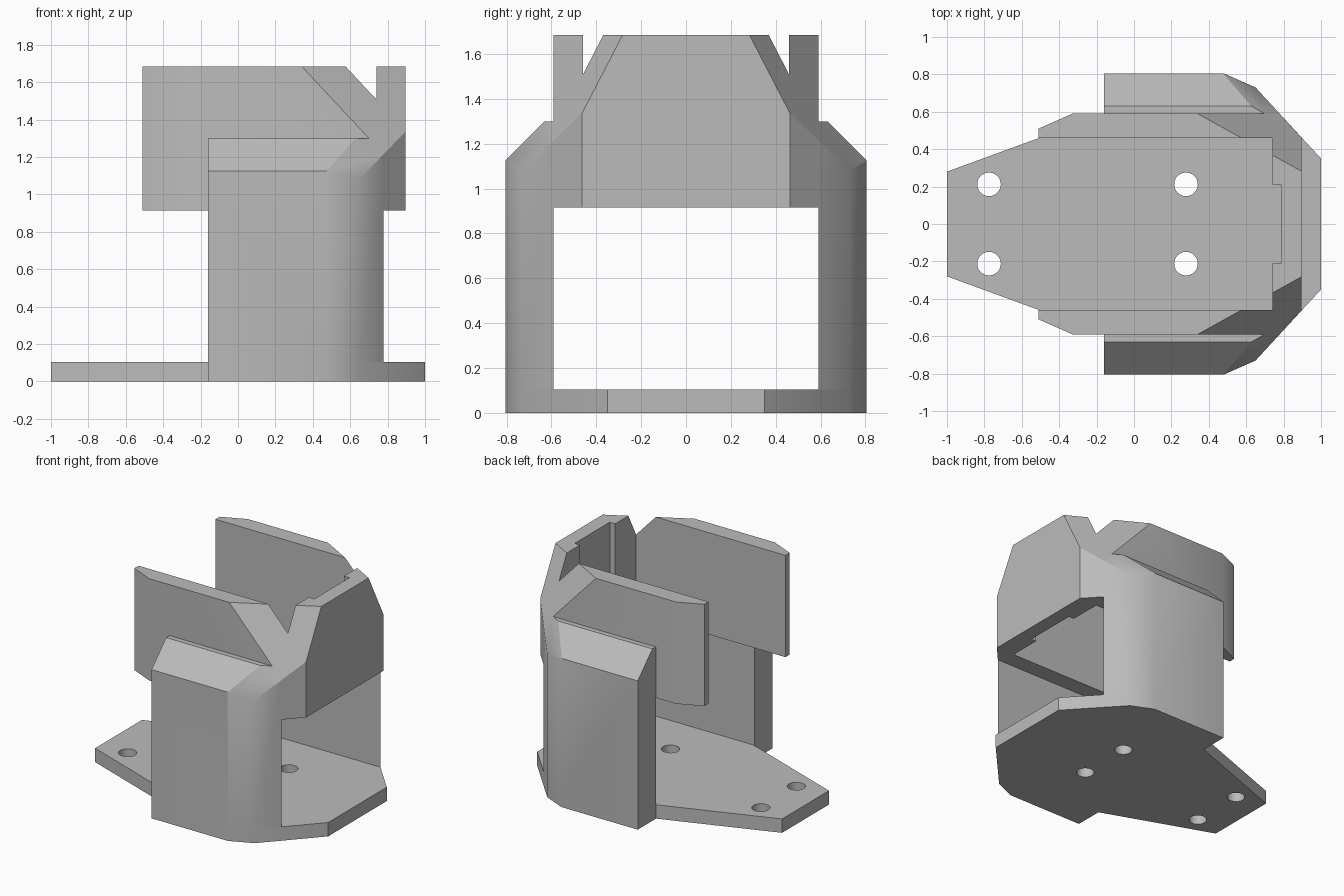
import bpy
import bmesh
from math import radians
from mathutils import Vector

cube = bpy.data.objects.get("Cube")
if cube:
    bpy.data.objects.remove(cube, do_unlink=True)

grey = bpy.data.materials.new("plain grey")
grey.use_nodes = True
colour = (0.5, 0.5, 0.5, 1)
grey.diffuse_color = colour
grey.node_tree.nodes["Principled BSDF"].inputs["Base Color"].default_value = colour

# Main levels and widths
PLATE, OPENING, SHOULDER, TOP = 0.105, 0.915, 1.30, 1.685
INNER, OUTER = 0.59, 0.805

# Sloping plane that trims each front corner
CORNER_POINT = Vector((0.34, INNER, TOP))
CORNER_NORMAL = Vector((1.07, 1.93, 1.0))


def mirrored(half):
    """Close a half outline by reflecting it across the centre line."""
    return half + [(x, -y) for x, y in reversed(half)]


def flip(v, side):
    return Vector((v[0], v[1] * side, v[2]))


def prism(name, outline, z0, z1, cuts=()):
    """Extrude an outline upward, then slice off and cap each cut plane."""
    bm = bmesh.new()
    face = bm.faces.new([bm.verts.new((x, y, z0)) for x, y in outline])
    ext = bmesh.ops.extrude_face_region(bm, geom=[face], use_keep_orig=True)
    verts = [g for g in ext["geom"] if isinstance(g, bmesh.types.BMVert)]
    bmesh.ops.translate(bm, verts=verts, vec=(0, 0, z1 - z0))
    bmesh.ops.recalc_face_normals(bm, faces=bm.faces)
    for point, normal in cuts:
        geom = bm.verts[:] + bm.edges[:] + bm.faces[:]
        bmesh.ops.bisect_plane(bm, geom=geom, dist=1e-5, plane_co=point,
                               plane_no=normal, clear_outer=True)
        rim = [e for e in bm.edges if e.is_boundary]
        bmesh.ops.holes_fill(bm, edges=rim, sides=0)
    bmesh.ops.recalc_face_normals(bm, faces=bm.faces)
    mesh = bpy.data.meshes.new(name)
    bm.to_mesh(mesh)
    bm.free()
    mesh.materials.append(grey)
    ob = bpy.data.objects.new(name, mesh)
    bpy.context.collection.objects.link(ob)
    return ob


def activate(ob):
    bpy.ops.object.select_all(action='DESELECT')
    ob.select_set(True)
    bpy.context.view_layer.objects.active = ob


# Base plate with a tapered tail
base = prism("base_plate", mirrored([
    (1, 0.35), (0.65, 0.73), (0.48, OUTER), (-0.16, OUTER),
    (-0.16, 0.587), (-1, 0.28)]), 0, PLATE)

# Four screw holes through the plate
for x in (-0.775, 0.278):
    for y in (-0.212, 0.212):
        bpy.ops.mesh.primitive_cylinder_add(vertices=32, radius=0.063,
                                            depth=1, location=(x, y, 0))
        cutter = bpy.context.object
        cutter.hide_render = True
        mod = base.modifiers.new("screw_hole", 'BOOLEAN')
        mod.operation = 'DIFFERENCE'
        mod.solver = 'EXACT'
        mod.object = cutter
        activate(base)
        bpy.ops.object.modifier_apply(modifier=mod.name)
        bpy.data.objects.remove(cutter, do_unlink=True)

parts = [base]

# Side walls with a chamfered shoulder and a trimmed front corner
wall = [(-0.16, INNER), (-0.16, OUTER), (0.48, OUTER), (0.65, 0.73), (0.779, INNER)]
for name, side in (("left_wall", 1), ("right_wall", -1)):
    cuts = [(flip((0, OUTER, 1.125), side), flip((0, 1, 1), side)),
            (flip(CORNER_POINT, side), flip(CORNER_NORMAL, side))]
    outline = [(x, y * side) for x, y in wall]
    parts.append(prism(name, outline, PLATE, SHOULDER, cuts))

# Upper U-shaped shroud with a shallow slot inside its front
shroud = mirrored([
    (0.895, 0.463), (0.779, INNER), (-0.33, INNER), (-0.51, 0.51),
    (-0.51, 0.46), (0.74, 0.46), (0.74, 0.21), (0.785, 0.21)])
corner_cuts = [(flip(CORNER_POINT, s), flip(CORNER_NORMAL, s)) for s in (1, -1)]
parts.append(prism("upper_shroud", shroud, OPENING, TOP, corner_cuts))

for ob in parts:
    activate(ob)
    bpy.ops.object.shade_smooth_by_angle(angle=radians(30))
